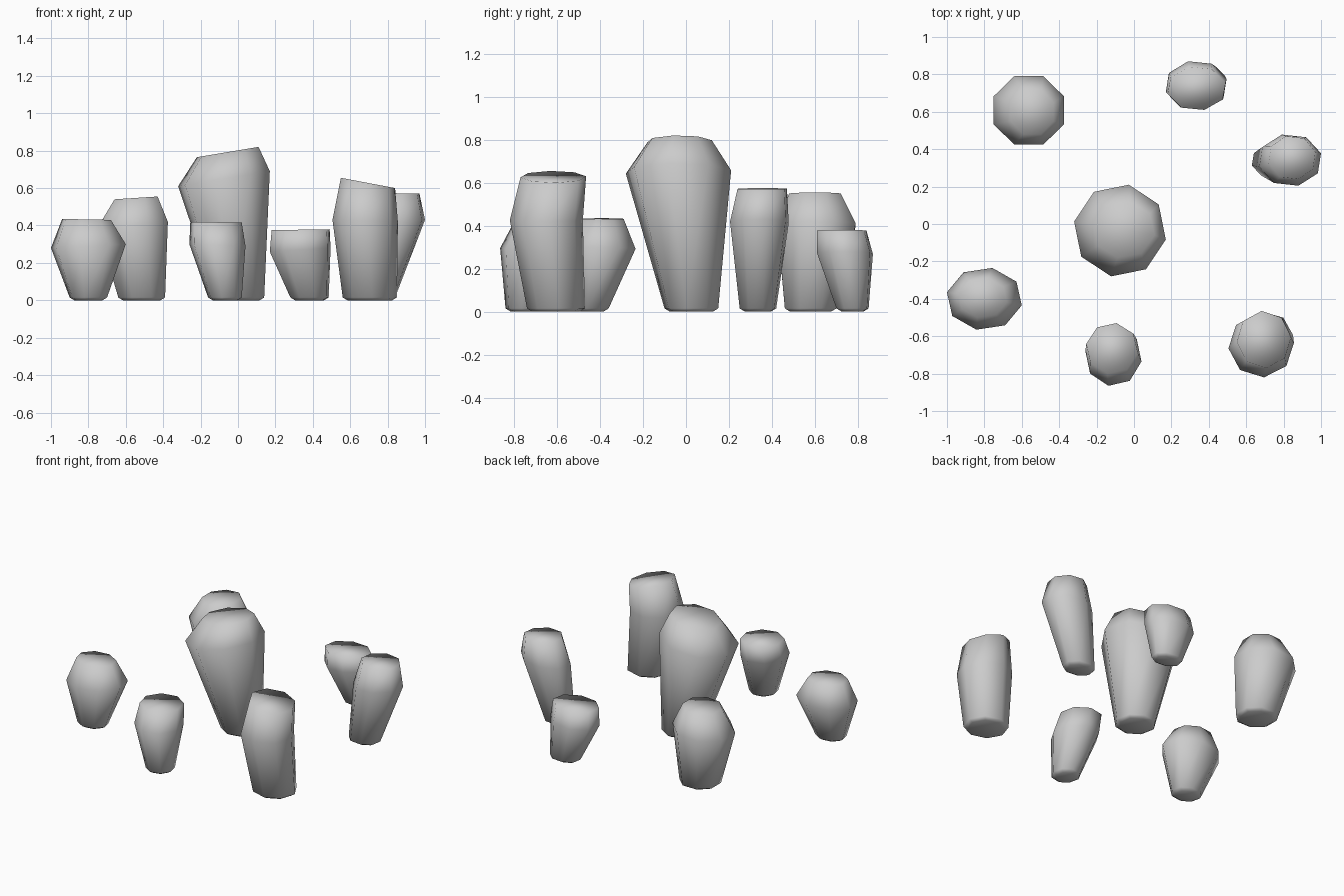
import bpy, math

if "Cube" in bpy.data.objects:
    bpy.data.objects.remove(bpy.data.objects["Cube"])

SIDES = 8


def ring_points(x0, x1, y0, y1, z_left, z_right, phase):
    """Octagon fitted exactly to a box, tilted from z_left to z_right."""
    ang = [math.radians(phase) + 2 * math.pi * i / SIDES for i in range(SIDES)]
    us, vs = [math.cos(a) for a in ang], [math.sin(a) for a in ang]

    def fit(vals, lo, hi):
        a, b = min(vals), max(vals)
        return [lo + (hi - lo) * (v - a) / (b - a) for v in vals]
    xs, ys = fit(us, x0, x1), fit(vs, y0, y1)
    return [(x, y, z_left + (z_right - z_left) * (x - x0) / (x1 - x0))
            for x, y in zip(xs, ys)]


def rock(name, phase, foot, shoulder, top):
    """Loft foot, shoulder and top rings; foot is (x0, x1, y0, y1)."""
    x0, x1, y0, y1 = foot
    i = 0.025
    rings = [(x0 + i, x1 - i, y0 + i, y1 - i, 0, 0),
             (x0, x1, y0, y1, 0.015, 0.015), shoulder, top]
    verts = [p for r in rings for p in ring_points(*r, phase)]
    n = SIDES
    faces = [(k * n + j, k * n + (j + 1) % n,
              (k + 1) * n + (j + 1) % n, (k + 1) * n + j)
             for k in range(len(rings) - 1) for j in range(n)]
    faces.append(tuple(reversed(range(n))))
    faces.append(tuple(range((len(rings) - 1) * n, len(rings) * n)))
    mesh = bpy.data.meshes.new(name)
    mesh.from_pydata(verts, [], faces)
    mesh.polygons.foreach_set("use_smooth", [True] * len(faces))
    mesh.update()
    bpy.context.collection.objects.link(bpy.data.objects.new(name, mesh))


# Tall stone in the middle
rock("center_rock", 34, (-0.12, 0.14, -0.10, 0.15),
     (-0.32, 0.17, -0.28, 0.21, 0.61, 0.69),
     (-0.22, 0.11, -0.18, 0.12, 0.765, 0.82))

# Ring of smaller stones
rock("back_left_rock", 22.5, (-0.64, -0.39, 0.46, 0.70),
     (-0.75, -0.375, 0.425, 0.79, 0.39, 0.42),
     (-0.66, -0.43, 0.48, 0.72, 0.54, 0.555))
rock("back_right_rock", 15, (0.28, 0.485, 0.70, 0.85),
     (0.17, 0.495, 0.61, 0.87, 0.26, 0.28),
     (0.18, 0.49, 0.61, 0.84, 0.375, 0.38))
rock("right_rock", 15, (0.63, 0.84, 0.25, 0.42),
     (0.67, 1.0, 0.205, 0.478, 0.40, 0.43),
     (0.72, 0.97, 0.24, 0.47, 0.575, 0.57))
rock("front_right_rock", 5, (0.56, 0.85, -0.74, -0.47),
     (0.505, 0.855, -0.82, -0.48, 0.43, 0.42),
     (0.55, 0.84, -0.77, -0.465, 0.655, 0.60))
rock("front_rock", 35, (-0.16, 0.02, -0.84, -0.66),
     (-0.26, 0.04, -0.865, -0.55, 0.30, 0.29),
     (-0.255, 0.02, -0.80, -0.53, 0.42, 0.415))
rock("left_rock", 33, (-0.90, -0.70, -0.53, -0.36),
     (-1.0, -0.60, -0.565, -0.235, 0.28, 0.30),
     (-0.94, -0.68, -0.50, -0.29, 0.435, 0.43))
